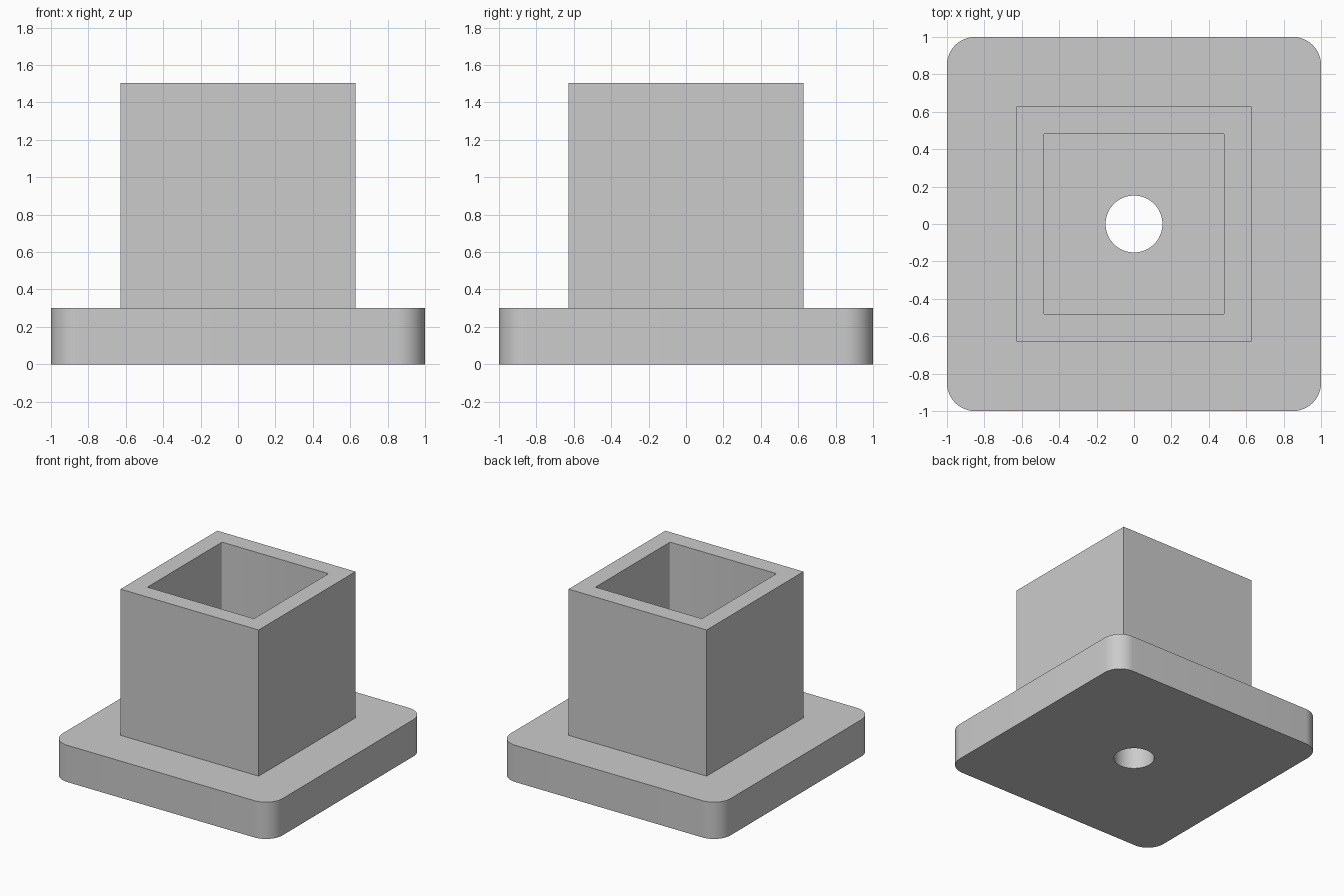
import bpy
import bmesh
from math import pi, cos, sin, radians

if "Cube" in bpy.data.objects:
    bpy.data.objects.remove(bpy.data.objects["Cube"], do_unlink=True)

grey = bpy.data.materials.new("plain grey")
grey.use_nodes = True
colour = (0.6, 0.6, 0.6, 1)
grey.diffuse_color = colour
grey.node_tree.nodes["Principled BSDF"].inputs["Base Color"].default_value = colour


def rounded_square(half, radius, steps=12):
    """Outline of a square with rounded corners."""
    if radius == 0:
        return [(half, half), (-half, half), (-half, -half), (half, -half)]
    points = []
    for corner, (sx, sy) in enumerate([(1, 1), (-1, 1), (-1, -1), (1, -1)]):
        for i in range(steps + 1):
            a = pi / 2 * (corner + i / steps)
            points.append((sx * (half - radius) + radius * cos(a),
                           sy * (half - radius) + radius * sin(a)))
    return points


def circle(radius, sides=64):
    return [(radius * cos(2 * pi * i / sides), radius * sin(2 * pi * i / sides))
            for i in range(sides)]


def pierced_prism(name, outer, inner, bottom, top, closed_base=True):
    """Upright prism with a hole through it."""
    bm = bmesh.new()
    for outline in (outer, inner):
        verts = [bm.verts.new((x, y, bottom)) for x, y in outline]
        for i, v in enumerate(verts):
            bm.edges.new((verts[i - 1], v))
    bmesh.ops.triangle_fill(bm, edges=bm.edges[:], use_beauty=True)
    base = bm.faces[:]
    new = bmesh.ops.extrude_face_region(bm, geom=base, use_keep_orig=True)["geom"]
    for v in new:
        if isinstance(v, bmesh.types.BMVert):
            v.co.z = top
    bmesh.ops.recalc_face_normals(bm, faces=bm.faces[:])
    if not closed_base:
        hidden = [f for f in bm.faces if all(v.co.z == f.verts[0].co.z for v in f.verts)
                  and f.verts[0].co.z < (bottom + top) / 2]
        bmesh.ops.delete(bm, geom=hidden, context="FACES")
    mesh = bpy.data.meshes.new(name)
    bm.to_mesh(mesh)
    bm.free()
    mesh.materials.append(grey)
    obj = bpy.data.objects.new(name, mesh)
    bpy.context.collection.objects.link(obj)
    bpy.ops.object.select_all(action="DESELECT")
    obj.select_set(True)
    bpy.context.view_layer.objects.active = obj
    bpy.ops.object.shade_smooth_by_angle(angle=radians(30))
    return obj


# Flange with a round drilled hole
base_height = 0.302
pierced_prism("base_plate", rounded_square(1, 0.15), circle(0.152), 0, base_height)

# Square socket standing on the flange, open at the top
pierced_prism("square_socket", rounded_square(0.628, 0), rounded_square(0.484, 0.01, 4),
              base_height, 1.503, closed_base=False)
